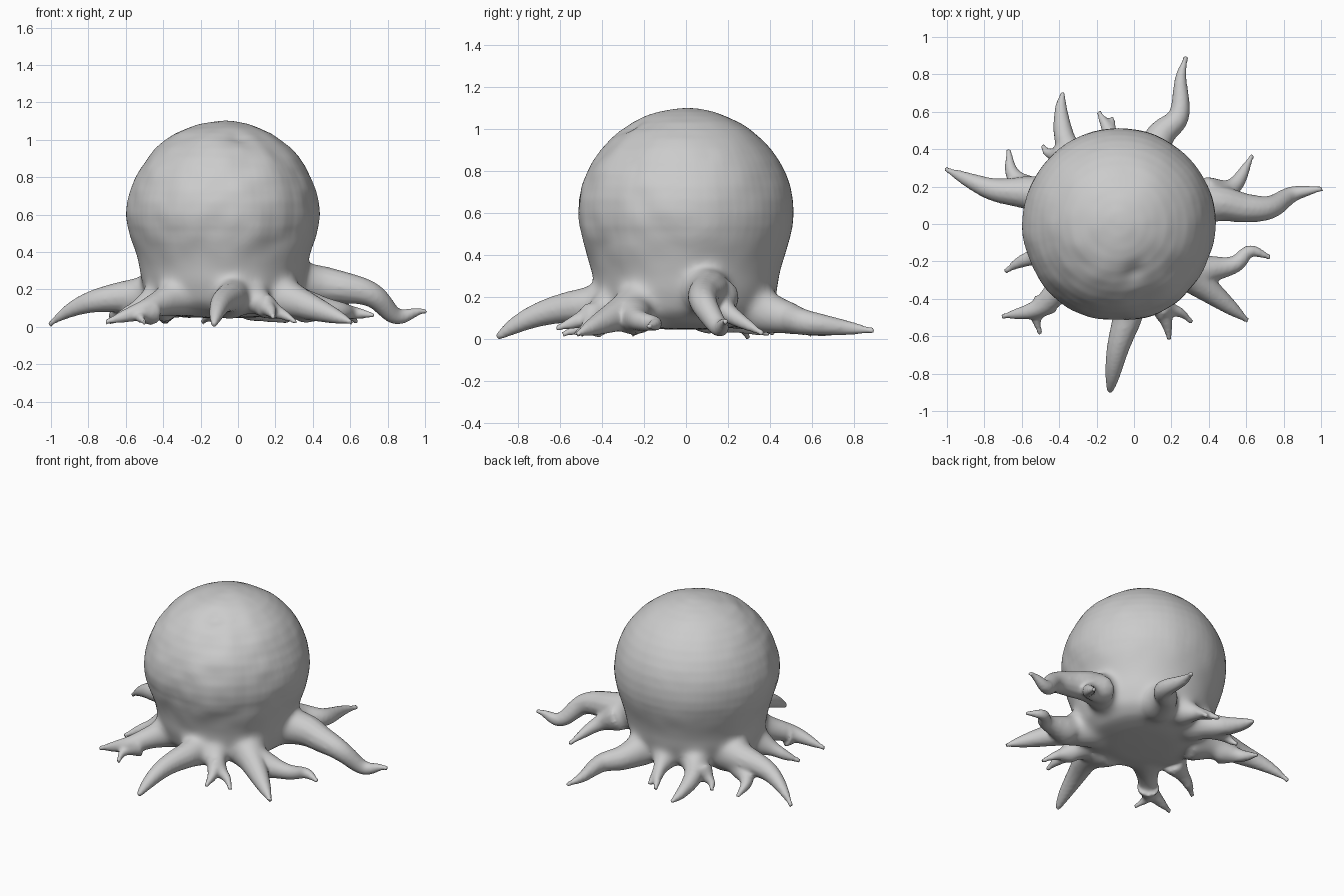
import bpy, bmesh, math
from mathutils import Vector, noise

if "Cube" in bpy.data.objects:
    bpy.data.objects.remove(bpy.data.objects["Cube"])

AXIS = Vector((-0.08, 0.0))   # body centre line
R, MID, TOP, NECK = 0.515, 0.6, 1.1, 0.435


def body_radius(z):
    """Round dome above, easing into a narrower neck below."""
    if z > MID:
        return R * math.sqrt(max(0, 1 - ((z - MID) / (TOP - MID)) ** 2))
    t = min(1, (MID - z) / 0.38)
    return R + (NECK - R) * (0.5 - 0.5 * math.cos(math.pi * t))


# Body: lathed dome and neck with a rounded underside
heights = [0.24 + 0.06 * i for i in range(7)]
heights += [MID + (TOP - MID) * math.sin(math.pi / 2 * i / 12) for i in range(1, 13)]
profile = [(0, 0.055), (0.2, 0.06), (0.33, 0.085), (0.4, 0.14)]
profile += [(body_radius(z), z) for z in heights]
bm = bmesh.new()
verts = [bm.verts.new((r, 0, z)) for r, z in profile]
edges = [bm.edges.new(p) for p in zip(verts, verts[1:])]
bmesh.ops.spin(bm, geom=verts + edges, cent=(0, 0, 0), axis=(0, 0, 1),
               angle=2 * math.pi, steps=64)
bmesh.ops.remove_doubles(bm, verts=bm.verts, dist=1e-4)
bmesh.ops.recalc_face_normals(bm, faces=bm.faces)
bmesh.ops.translate(bm, verts=bm.verts, vec=AXIS.to_3d())
mesh = bpy.data.meshes.new("octopus_body")
bm.to_mesh(mesh)
bm.free()
body = bpy.data.objects.new("octopus_body", mesh)
bpy.context.collection.objects.link(body)

tubes = []


def smooth_path(pts, steps=6):
    """Catmull-Rom curve through the points."""
    p = [2 * pts[0] - pts[1]] + pts + [2 * pts[-1] - pts[-2]]
    out = []
    for a, b, c, d in zip(p, p[1:], p[2:], p[3:]):
        for i in range(steps):
            t = i / steps
            out.append(0.5 * (2 * b + (c - a) * t + (2 * a - 5 * b + 4 * c - d) * t * t
                              + (3 * b - a - 3 * c + d) * t ** 3))
    return out + [pts[-1]]


def tentacle(name, *xy, r=0.045, z0=0.12, z1=0.035, fall=1.0, taper=0.6, dip=0.0, flare=0.03):
    """Tube along a ground plan; height falls, radius tapers and flares at the root."""
    path = smooth_path([Vector(p) for p in xy])
    dist = [0.0]
    for a, b in zip(path, path[1:]):
        dist.append(dist[-1] + (b - a).length)
    cu = bpy.data.curves.new(name, 'CURVE')
    cu.dimensions = '3D'
    cu.bevel_depth = 1.0
    cu.bevel_resolution = 4
    cu.use_fill_caps = True
    sp = cu.splines.new('POLY')
    sp.points.add(len(path) - 1)
    for pt, p, d in zip(sp.points, path, dist):
        t = d / dist[-1]
        z = z0 + (z1 - z0) * t ** fall - dip * math.exp(-((t - 0.8) / 0.13) ** 2)
        pt.co = (p.x, p.y, z, 1)
        pt.radius = max(0.016, r * (1 - t) ** taper + flare * math.exp(-(t / 0.25) ** 2))
    ob = bpy.data.objects.new(name, cu)
    bpy.context.collection.objects.link(ob)
    tubes.append(ob)


def arm(name, *xy, r=0.1, z0=0.19, flare=0.04, **kw):
    """Main tentacle rooted inside the body."""
    root = AXIS + (Vector(xy[0]) - AXIS).normalized() * 0.3
    tentacle(name, root, *xy, r=r, z0=z0, flare=flare, **kw)


# Main arms
arm("right_arm", (.43, .11), (.6, .085), (.73, .09), (.85, .16), (1.01, .19),
    r=.115, z0=.24, z1=.1, fall=2, dip=.085, flare=.02)
arm("front_right_arm", (.34, -.31), (.47, -.41), (.61, -.52), r=.105)
arm("front_arm", (-.03, -.46), (-.09, -.68), (-.13, -.9), r=.09, z0=.17, z1=.02,
    fall=3, taper=.42)
arm("front_left_arm", (-.42, -.37), (-.52, -.455), (-.71, -.495), r=.09)
arm("left_arm", (-.53, .16), (-.73, .18), (-.85, .22), (-1.01, .295), r=.105, z0=.17,
    z1=.02, fall=3.5)
arm("back_left_arm", (-.36, .43), (-.39, .6), (-.38, .705), r=.08, z0=.17, taper=.5)
arm("back_arm", (.14, .47), (.24, .58), (.25, .78), (.28, .9), z0=.22, z1=.05, fall=.4, r=.09)

# Small arms and side branches
tentacle("right_branch", (.38, .16), (.53, .2), (.635, .37), r=.065, z0=.21)
tentacle("curled_branch", (.33, -.25), (.53, -.22), (.62, -.145), (.73, -.18),
         r=.065, z1=.07, taper=.5)
tentacle("front_small_arm", (.08, -.36), (.165, -.5), (.19, -.62), r=.065, z0=.16, z1=.06)
tentacle("front_small_branch", (.14, -.44), (.25, -.475), (.31, -.53))
tentacle("front_left_branch", (-.47, -.42), (-.52, -.5), (-.5, -.59), z0=.09)
tentacle("left_small_arm", (-.45, -.15), (-.6, -.2), (-.69, -.255), r=.06, z0=.14)
tentacle("left_branch", (-.55, .17), (-.65, .27), (-.67, .4), r=.06)
tentacle("back_left_stub", (-.38, .36), (-.46, .38), (-.49, .42), r=.05)
tentacle("back_small_arm", (-.1, .36), (-.14, .5), (-.19, .6), r=.065, z0=.15)
tentacle("back_small_branch", (-.12, .45), (-.11, .52), (-.12, .57), r=.035, flare=.01)

# Merge everything into one skin
bpy.ops.object.select_all(action='DESELECT')
for o in tubes:
    o.select_set(True)
bpy.context.view_layer.objects.active = tubes[0]
bpy.ops.object.convert(target='MESH')
body.select_set(True)
bpy.context.view_layer.objects.active = body
bpy.ops.object.join()
skin = body.modifiers.new("skin", 'REMESH')
skin.mode = 'VOXEL'
skin.voxel_size = 0.011
bpy.ops.object.modifier_apply(modifier="skin")

# Soften all over, then blend the arm roots into webs near the body
me = body.data
web = body.vertex_groups.new(name="web")
for v in me.vertices:
    reach = (v.co.xy - AXIS).length
    w = min(1, max(0, (.56 - reach) / .1)) * min(1, max(0, (.5 - v.co.z) / .1))
    if w > 0:
        web.add([v.index], w, 'REPLACE')
for name, iterations, group in (("soften", 7, ""), ("blend", 70, "web")):
    mod = body.modifiers.new(name, 'SMOOTH')
    mod.factor = 0.5
    mod.iterations = iterations
    mod.vertex_group = group
    bpy.ops.object.modifier_apply(modifier=name)

# Lumpy skin on the head, strongest at the front, with one dent near the crown
me = body.data
dent_at = Vector((0, -.25, 1.0))
moves = []
for v in me.vertices:
    head = min(1, max(0, (v.co.z - .25) / .2))
    front = .3 + .7 * min(1, max(0, .6 - v.co.y * 1.5))
    lump = noise.noise(v.co * 4) * .013 + noise.noise(v.co * 9) * .006
    dent = .025 * math.exp(-((v.co - dent_at).length / .06) ** 2)
    moves.append(v.normal * head * (lump * front - dent))
for v, move in zip(me.vertices, moves):
    v.co += move

# Rest the lowest point on the ground
low = min(v.co.z for v in me.vertices)
for v in me.vertices:
    v.co.z -= low * max(0, 1 - v.co.z / .3)

# Single skin colour
mat = bpy.data.materials.new("light_grey")
mat.diffuse_color = (.6, .6, .6, 1)
mat.use_nodes = True
mat.node_tree.nodes["Principled BSDF"].inputs["Base Color"].default_value = mat.diffuse_color
me.materials.clear()
me.materials.append(mat)
for p in me.polygons:
    p.material_index = 0
    p.use_smooth = True
